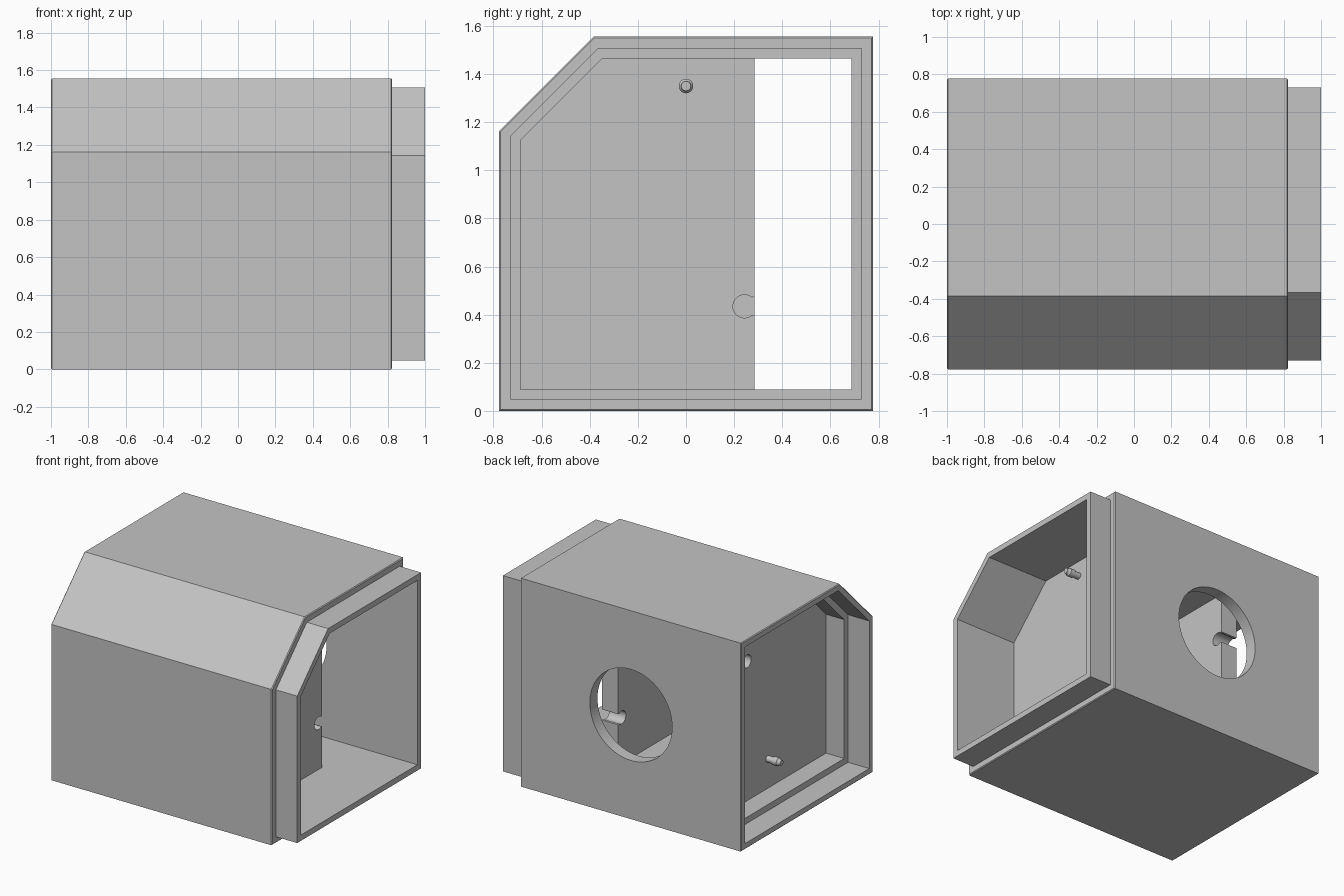
import bpy
import bmesh
from math import sin, cos, tan, radians, pi

if "Cube" in bpy.data.objects:
    bpy.data.objects.remove(bpy.data.objects["Cube"], do_unlink=True)

HALF = 0.777        # half depth in y
HEIGHT = 1.555
MID_X = -0.09       # centre of the main body
WALL = 0.09

grey = bpy.data.materials.new("plain_grey")
grey.use_nodes = True
grey.diffuse_color = (0.55, 0.55, 0.55, 1)
grey.node_tree.nodes["Principled BSDF"].inputs["Base Color"].default_value = (0.55, 0.55, 0.55, 1)


def outline(d):
    """Chamfered box section in (y, z), moved inward by d."""
    k = d * tan(radians(22.5))
    return [(-HALF + d, d), (HALF - d, d), (HALF - d, HEIGHT - d),
            (-0.385 + k, HEIGHT - d), (-HALF + d, 1.163 - k)]


def circle(y, z, r, n):
    return [(y + r * cos(2 * pi * i / n), z + r * sin(2 * pi * i / n)) for i in range(n)]


def loft(name, sections, closed=False):
    """Join (x, points) sections along x; cap the ends or close into a tube."""
    bm = bmesh.new()
    rings = [[bm.verts.new((x, y, z)) for y, z in pts] for x, pts in sections]
    n = len(rings[0])
    pairs = list(zip(rings, rings[1:]))
    if closed:
        pairs.append((rings[-1], rings[0]))
    else:
        bm.faces.new(rings[0])
        bm.faces.new(rings[-1])
    for a, b in pairs:
        for i in range(n):
            j = (i + 1) % n
            bm.faces.new((a[i], a[j], b[j], b[i]))
    bmesh.ops.recalc_face_normals(bm, faces=bm.faces[:])
    mesh = bpy.data.meshes.new(name)
    bm.to_mesh(mesh)
    bm.free()
    mesh.materials.append(grey)
    obj = bpy.data.objects.new(name, mesh)
    bpy.context.collection.objects.link(obj)
    return obj


# Shell: open tube with a plug lip on +x and a matching socket on -x
LIP, SOCKET, SOFT = 0.047, 0.044, 0.006
shell = loft("shell", [(x, outline(d)) for x, d in [
    (-1, SOFT), (-1 + SOFT, 0), (0.824 - SOFT, 0), (0.824, SOFT),
    (0.824, LIP), (1, LIP), (1, WALL),
    (-0.825, WALL), (-0.825, SOCKET), (-1, SOCKET)]], closed=True)

# Round access hole through the back wall
bpy.ops.mesh.primitive_cylinder_add(vertices=64, radius=0.34, depth=0.4,
                                    location=(MID_X, HALF, HEIGHT / 2),
                                    rotation=(pi / 2, 0, 0))
cutter = bpy.context.object
cutter.name = "hole_cutter"
cutter.hide_render = True
cut = shell.modifiers.new("back_hole", "BOOLEAN")
cut.operation = "DIFFERENCE"
cut.solver = "EXACT"
cut.object = cutter
bpy.context.view_layer.update()
depsgraph = bpy.context.evaluated_depsgraph_get()
shell.data = bpy.data.meshes.new_from_object(shell.evaluated_get(depsgraph))
shell.modifiers.clear()
bpy.data.objects.remove(cutter, do_unlink=True)
shell.data.materials.clear()
shell.data.materials.append(grey)

parts = [shell]


def divider(name, x0, x1, notch_z):
    """Partial bulkhead with a snap-in round notch in its free edge."""
    edge, r = 0.285, 0.048
    pts = outline(WALL - 0.01)
    arc = [radians(310 - 260 * i / 24) for i in range(25)]
    notch = [(0.243 + r * cos(a), notch_z + r * sin(a)) for a in arc]
    section = ([pts[0], (edge, pts[1][1]), (edge, notch_z - 0.04)] + notch
               + [(edge, notch_z + 0.04), (edge, pts[2][1]), pts[3], pts[4]])
    parts.append(loft(name, [(x0, section), (x1, section)]))


def peg(name, x, side, z):
    """Stepped round pin standing out from a divider."""
    steps = [(-0.01, 0.024), (0.05, 0.024), (0.05, 0.03), (0.09, 0.03),
             (0.1, 0.022), (0.115, 0.02)]
    parts.append(loft(name, [(x + side * d, circle(0, z, r, 24)) for d, r in steps]))


# The two dividers sit symmetrically about the body centre
for label, side, notch_z, peg_z in (("left", 1, 0.435, 1.35), ("right", -1, 1.13, 0.31)):
    outer, inner = MID_X + side * 0.585, MID_X + side * 0.45
    divider(label + "_divider", inner, outer, notch_z)
    peg(label + "_peg", outer, side, peg_z)

# Smooth the round surfaces, keep the edges crisp
bpy.ops.object.select_all(action="DESELECT")
for obj in parts:
    obj.select_set(True)
bpy.context.view_layer.objects.active = shell
bpy.ops.object.shade_smooth_by_angle(angle=radians(25))
